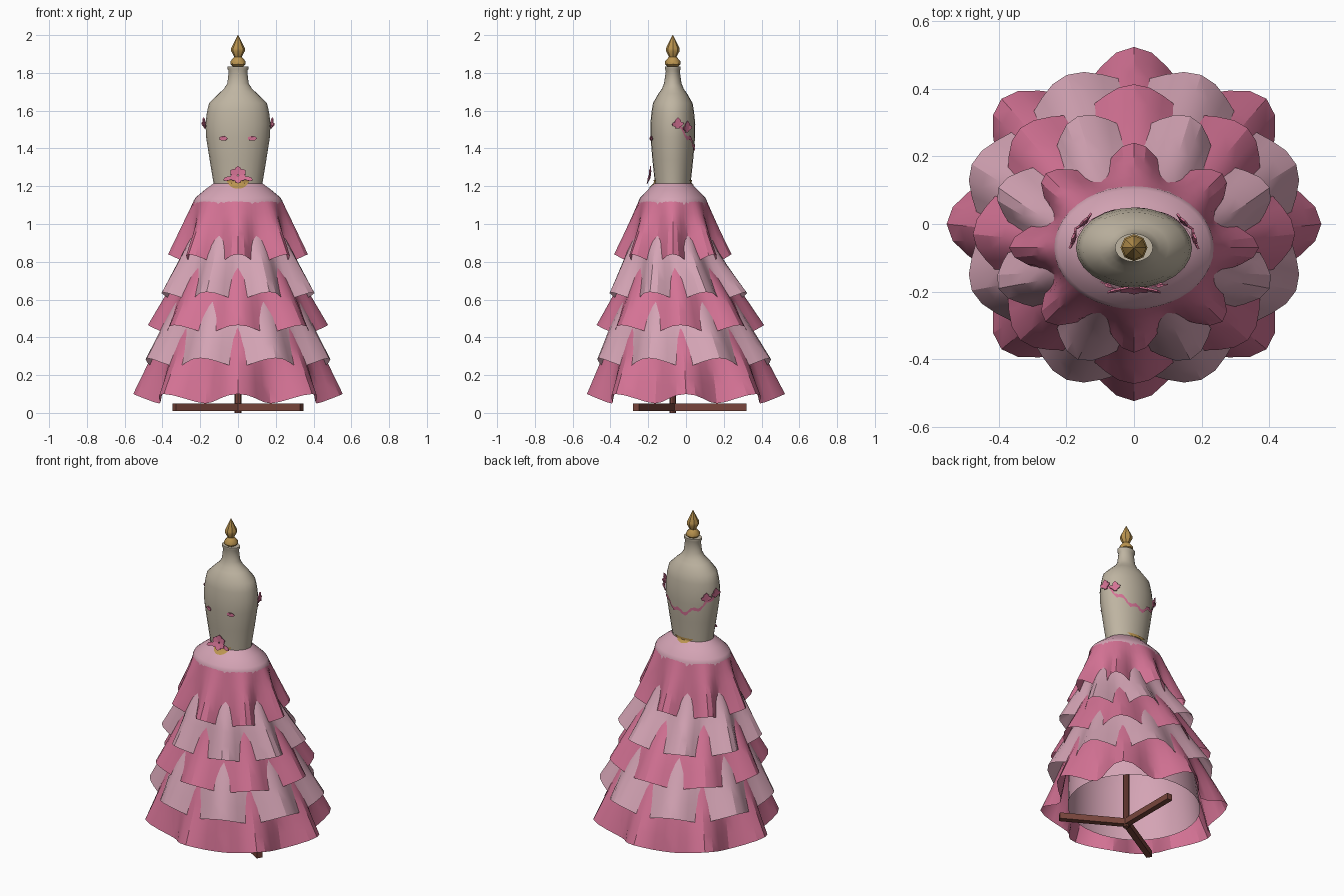
import bpy, bmesh, math
from mathutils import Vector, Matrix

if "Cube" in bpy.data.objects:
    bpy.data.objects.remove(bpy.data.objects["Cube"])

AXIS_Y = -0.07   # mannequin axis


def material(name, rgb):
    m = bpy.data.materials.new(name)
    m.diffuse_color = (*rgb, 1)
    m.use_nodes = True
    m.node_tree.nodes["Principled BSDF"].inputs["Base Color"].default_value = m.diffuse_color
    return m


ROSE = material("rose pink", (0.66, 0.17, 0.30))
PALE = material("pale pink", (0.66, 0.37, 0.46))
LINEN = material("linen beige", (0.52, 0.46, 0.36))
GOLD = material("gold", (0.50, 0.30, 0.08))
WOOD = material("brown wood", (0.19, 0.06, 0.045))


def interp(table, z):
    """Linear lookup in rows (z, values...) sorted by rising z."""
    if z <= table[0][0]:
        return table[0][1:]
    for a, b in zip(table, table[1:]):
        if z <= b[0]:
            t = (z - a[0]) / (b[0] - a[0])
            return [p + (q - p) * t for p, q in zip(a[1:], b[1:])]
    return table[-1][1:]


def finish(name, bm, mat, angle=35):
    me = bpy.data.meshes.new(name)
    bm.to_mesh(me)
    bm.free()
    me.materials.append(mat)
    me.shade_smooth()
    me.set_sharp_from_angle(angle=math.radians(angle))
    ob = bpy.data.objects.new(name, me)
    bpy.context.collection.objects.link(ob)
    return ob


def sheet(name, fn, nu, nv, mat, closed=True, caps=False, angle=35):
    """Grid surface; fn(u, v) with u around and v downward, both 0..1."""
    bm = bmesh.new()
    cols = nu if closed else nu + 1
    rows = [[bm.verts.new(fn(i / nu, j / nv)) for i in range(cols)]
            for j in range(nv + 1)]
    for a, b in zip(rows, rows[1:]):
        for i in range(nu):
            k = (i + 1) % cols
            bm.faces.new((a[i], b[i], b[k], a[k]))
    if caps:
        bm.faces.new(rows[0])
        bm.faces.new(rows[-1][::-1])
    bmesh.ops.remove_doubles(bm, verts=bm.verts, dist=1e-5)
    return finish(name, bm, mat, angle)


def lathe(name, profile, nu, mat, caps=True, angle=40):
    """Elliptical lathe of rows (z, rx, ry), top first."""
    n = len(profile) - 1

    def fn(u, v):
        z, rx, ry = profile[round(v * n)]
        a = 2 * math.pi * u
        return (rx * math.cos(a), AXIS_Y + ry * math.sin(a), z)
    return sheet(name, fn, nu, n, mat, caps=caps, angle=angle)


# Dress form
BODY = [(1.15, .125, .09), (1.22, .13, .095), (1.34, .15, .108), (1.46, .169, .118),
        (1.53, .172, .119), (1.59, .165, .113), (1.64, .153, .105), (1.69, .103, .076),
        (1.715, .075, .058), (1.745, .056, .046), (1.81, .049, .037), (1.822, .056, .042),
        (1.835, .056, .042)]
lathe("dress_form", BODY[::-1], 24, LINEN)
lathe("neck_finial", [(2.0, .002, .002), (1.93, .036, .036), (1.915, .036, .036),
                      (1.885, .02, .02), (1.862, .04, .04), (1.845, .04, .04),
                      (1.832, .026, .026)], 8, GOLD)

# Underskirt and waist yoke; depth ratio and centre vary with height
SHAPE = [(.10, .945, 0), (.29, .94, -.01), (.465, .93, -.03), (.63, .90, -.04),
         (.84, .84, -.07), (1.12, .77, AXIS_Y), (1.22, .74, AXIS_Y)]
UNDER = [(.10, .39), (.4, .37), (.6, .33), (.8, .255), (1.12, .236), (1.14, .225),
         (1.18, .177), (1.215, .13)]


def ring_point(r, z, a):
    ratio, cy = interp(SHAPE, z)
    return (r * math.cos(a), cy + r * ratio * math.sin(a), z)


def under_point(u, v):
    z, r = UNDER[len(UNDER) - 1 - round(v * (len(UNDER) - 1))]
    return ring_point(r, z, 2 * math.pi * u)


sheet("underskirt", under_point, 40, len(UNDER) - 1, PALE)

# Five ruffled tiers with eight lobes each; alternate tiers are turned half a lobe
# top z, top radius, lobe radius, valley radius, lobe hem z, valley hem z
TIERS = [(1.12, .235, .37, .275, .84, .79), (1.0, .22, .435, .355, .64, .60),
         (.85, .25, .477, .415, .465, .425), (.68, .30, .52, .46, .29, .245),
         (.50, .36, .555, .45, .10, .05)]
for n, (zt, rt, rl, rv, zl, zv) in enumerate(TIERS):
    def tier_point(u, v):
        a = 2 * math.pi * u
        f = 0.5 + 0.5 * math.cos(8 * a)
        a += (n % 2) * math.pi / 8
        z = zt + v * (zv + (zl - zv) * f - zt)
        r = rt + v * (rv + (rl - rv) * f - rt)
        return ring_point(r, z, a)
    sheet(f"skirt_tier_{n + 1}", tier_point, 64, 5, PALE if n % 2 else ROSE, angle=25)


# Trim lying on the form
def on_body(a, z, lift):
    rx, ry = interp(BODY, z)
    if z < 1.215:
        r = interp(UNDER, z)[0]
        rx, ry = max(rx, r), max(ry, r * interp(SHAPE, z)[0])
    return Vector(((rx + lift) * math.cos(a), AXIS_Y + (ry + lift) * math.sin(a), z))


for side, mid, drop in (("front", -math.pi / 2, .045), ("back", math.pi / 2, .03)):
    def sash_point(u, v):
        s = 2 * u - 1
        return on_body(mid + s * .5, 1.232 - v * drop * (1 - s * s), .005)
    sheet(f"{side}_waist_sash", sash_point, 12, 4, GOLD, closed=False)


# Draped garland across the back, with ragged width
def garland_point(u, v):
    s = 2 * u - 1
    z = 1.40 + .12 * abs(s) ** 1.5 + .012 * math.sin(u * 31)
    width = .014 + .012 * math.sin(u * 47) ** 2
    return on_body(math.pi / 2 + s * 1.35, z + (0.5 - v) * width, .004)


sheet("back_garland", garland_point, 36, 2, ROSE, closed=False)


def petals(name, items, centre, normal, thickness=.006):
    """Pointed plates (angle, start, length, width) in a plane facing normal."""
    bm = bmesh.new()
    for ang, start, length, width in items:
        out = [(0, -.25), (.35, -.5), (.75, -.45), (1, 0), (.75, .45), (.35, .5), (0, .25)]
        vs = []
        for p, q in out:
            x, y = start + p * length, q * width
            c, s = math.cos(ang), math.sin(ang)
            vs.append(bm.verts.new((x * c - y * s, x * s + y * c, .008 * p)))
        f = bm.faces.new(vs)
        ex = bmesh.ops.extrude_face_region(bm, geom=[f])
        bmesh.ops.translate(bm, vec=(0, 0, thickness),
                            verts=[g for g in ex["geom"] if isinstance(g, bmesh.types.BMVert)])
    bmesh.ops.recalc_face_normals(bm, faces=bm.faces)
    n = Vector(normal).normalized()
    x = Vector((0, 0, 1)).cross(n).normalized()
    rot = Matrix((x, n.cross(x), n)).transposed().to_4x4()
    bmesh.ops.transform(bm, matrix=Matrix.Translation(centre) @ rot, verts=bm.verts)
    return finish(name, bm, ROSE, 20)


# Waist flower with two side leaves
blossom = [(math.pi / 2 + k * math.pi / 3, .004, .043, .036) for k in range(6)]
leaves = [(-.35, .035, .048, .022), (math.pi + .35, .035, .048, .022)]
petals("waist_flower", blossom + leaves, (0, -.186, 1.258), (0, -1, .2))

# Bust patches and garland end leaves, mirrored left and right
for side, sx in (("right", 1), ("left", -1)):
    a = -math.pi / 2 + sx * .46
    petals(f"{side}_bust_petal", [(0, -.024, .048, .024), (math.pi / 2, -.006, .02, .02)],
           on_body(a, 1.453, .001), (sx * .3, -1, 0), .004)
    for k, (b, z) in enumerate(((.62, 1.50), (.2, 1.52))):
        a = b if sx > 0 else math.pi - b
        p = on_body(a, z, .004)
        petals(f"{side}_garland_leaf_{k + 1}",
               [(math.pi / 2, -.015, .06, .034), (.5, 0, .035, .022), (2.8, 0, .035, .022)],
               p, (p.x, (p.y - AXIS_Y) * 2, .0))

# Stand: centre pole and three legs
lathe("stand_pole", [(1.2, .018, .018), (0, .018, .018)], 8, WOOD)
for k in range(3):
    ang = math.pi / 2 + k * 2 * math.pi / 3
    bm = bmesh.new()
    bmesh.ops.create_cube(bm, size=1)
    bmesh.ops.transform(bm, verts=bm.verts, matrix=Matrix.Translation((0, AXIS_Y, .03))
                        @ Matrix.Rotation(ang, 4, "Z") @ Matrix.Translation((.195, 0, 0))
                        @ Matrix.Diagonal((.39, .035, .038, 1)))
    finish(f"stand_leg_{k + 1}", bm, WOOD)
